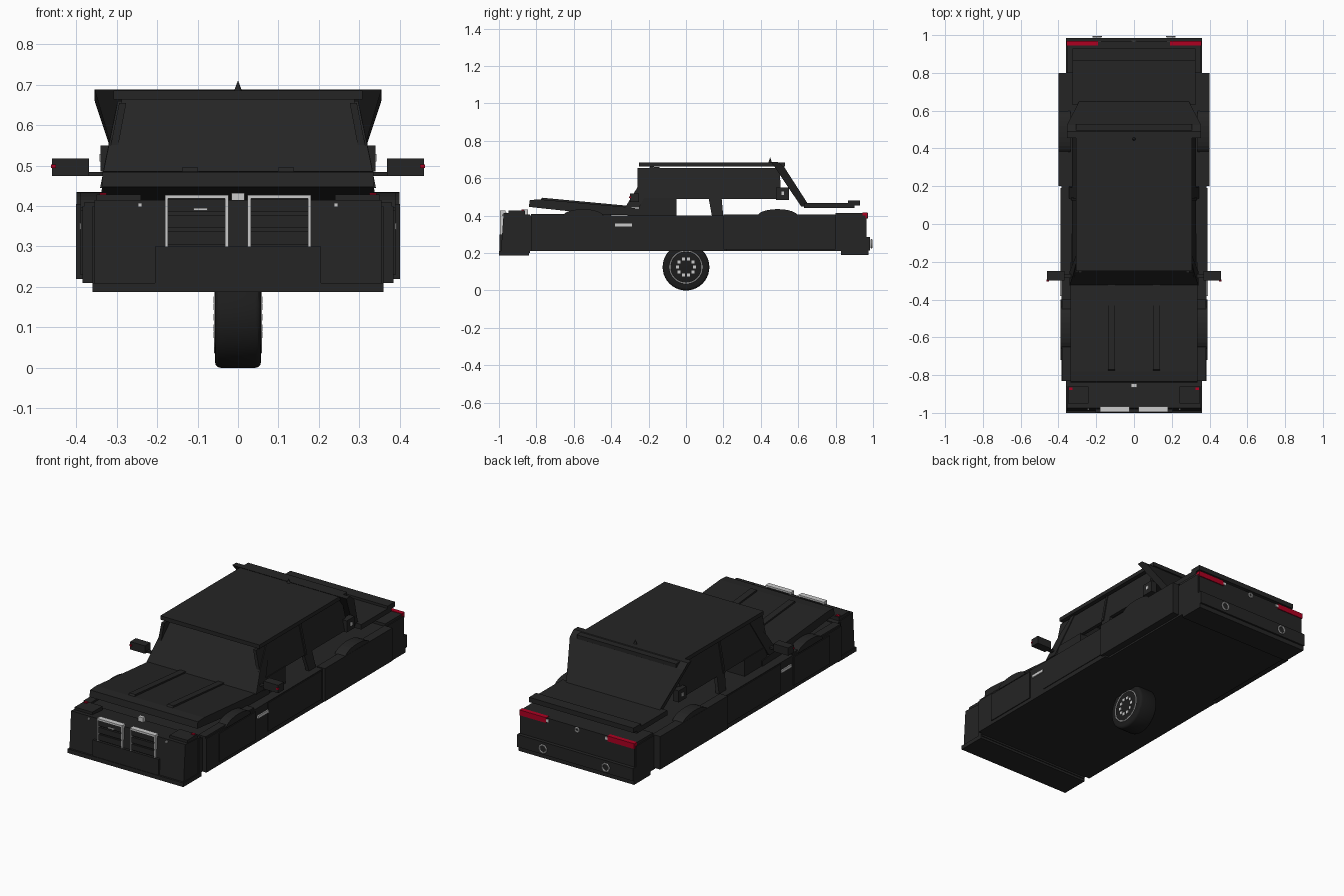
import bpy, bmesh, math
from mathutils import Matrix

if "Cube" in bpy.data.objects:
    bpy.data.objects.remove(bpy.data.objects["Cube"])


def material(name, rgb):
    m = bpy.data.materials.new(name)
    m.use_nodes = True
    m.diffuse_color = (*rgb, 1)
    m.node_tree.nodes["Principled BSDF"].inputs["Base Color"].default_value = (*rgb, 1)
    return m


BLACK = material("body black", (0.018, 0.018, 0.018))
RUBBER = material("tyre black", (0.012, 0.012, 0.012))
SILVER = material("silver trim", (0.6, 0.6, 0.6))
RED = material("lamp red", (0.42, 0.0, 0.015))
SIDES = {"left": 1, "right": -1}


def finish(name, bm, mat):
    bmesh.ops.recalc_face_normals(bm, faces=bm.faces)
    me = bpy.data.meshes.new(name)
    bm.to_mesh(me)
    bm.free()
    me.materials.append(mat)
    ob = bpy.data.objects.new(name, me)
    bpy.context.collection.objects.link(ob)
    return ob


def prism(name, pts, x0, x1, mat=BLACK, scale=lambda z: 1):
    """Extrude a y-z profile along x, with the width scaled by height."""
    bm = bmesh.new()
    a, b = ([bm.verts.new((x * scale(z), y, z)) for y, z in pts] for x in (x0, x1))
    bm.faces.new(a)
    bm.faces.new(b)
    for i in range(len(pts)):
        j = (i + 1) % len(pts)
        bm.faces.new((a[i], a[j], b[j], b[i]))
    return finish(name, bm, mat)


def box(name, x, y, z, mat=BLACK):
    return prism(name, [(y[0], z[0]), (y[1], z[0]), (y[1], z[1]), (y[0], z[1])], x[0], x[1], mat)


def pair(name, x, y, z, mat=BLACK):
    for side, s in SIDES.items():
        box(f"{side}_{name}", (s * x[0], s * x[1]), y, z, mat)


def ring(name, r, thick, centre, axis, mat=SILVER):
    rot = (0, math.pi / 2, 0) if axis == "x" else (math.pi / 2, 0, 0)
    bpy.ops.mesh.primitive_torus_add(major_radius=r, minor_radius=thick, major_segments=32,
                                     minor_segments=6, location=centre, rotation=rot)
    ob = bpy.context.object
    ob.name = name
    ob.data.materials.append(mat)


# Lower body
box("body_core", (-0.36, 0.36), (-0.86, 0.96), (0.21, 0.40))
pair("side_panel", (0.35, 0.385), (-0.83, 0.22), (0.21, 0.40))
pair("front_flare", (0.37, 0.39), (-0.72, -0.40), (0.23, 0.39))
pair("rear_quarter", (0.35, 0.40), (0.20, 0.80), (0.22, 0.405))
pair("front_fender_top", (0.335, 0.38), (-0.83, -0.40), (0.39, 0.41))
pair("side_trim", (0.38, 0.392), (-0.38, -0.29), (0.342, 0.358), SILVER)
pair("door", (0.38, 0.389), (-0.29, 0.19), (0.235, 0.395))

# Wheel arch humps
for side, s in SIDES.items():
    for end, y, x in (("front", -0.55, 0.389), ("rear", 0.49, 0.399)):
        arc = [(y - 0.11 * math.cos(math.pi * i / 12), 0.395 + 0.04 * math.sin(math.pi * i / 12))
               for i in range(13)]
        prism(f"{side}_{end}_arch", arc, s * 0.335, s * x)

# Front end
prism("front_bumper", [(-0.99, 0.20), (-0.835, 0.20), (-0.835, 0.405), (-0.975, 0.415)], -0.355, 0.355)
box("front_lip", (-0.36, 0.36), (-1.0, -0.84), (0.187, 0.21))
box("lower_grille_panel", (-0.205, 0.205), (-0.997, -0.95), (0.20, 0.30))
pair("lamp_lid", (0.24, 0.35), (-0.95, -0.86), (0.40, 0.428))
pair("front_marker", (0.325, 0.343), (-0.88, -0.865), (0.425, 0.432), RED)
pair("washer_nozzle", (0.237, 0.247), (-0.985, -0.94), (0.398, 0.407), SILVER)
box("hood_emblem", (-0.016, 0.016), (-0.865, -0.845), (0.40, 0.432), SILVER)
box("grille_emblem", (-0.11, -0.075), (-0.995, -0.98), (0.389, 0.395), SILVER)
for side, s in SIDES.items():
    for part, xa, xb, za, zb in (("inner", 0.024, 0.032, 0.30, 0.427),
                                 ("outer", 0.173, 0.181, 0.30, 0.427),
                                 ("top", 0.024, 0.181, 0.418, 0.427)):
        box(f"{side}_grille_{part}_frame", (s * xa, s * xb), (-0.995, -0.965), (za, zb), SILVER)
    for i in range(3):
        z = 0.305 + i * 0.04
        box(f"{side}_grille_bar_{i}", (s * 0.032, s * 0.173), (-0.99, -0.96), (z, z + 0.032))

# Hood with two ribs
prism("hood", [(-0.84, 0.447), (-0.45, 0.405), (-0.2, 0.40), (-0.2, 0.43),
               (-0.325, 0.447), (-0.78, 0.487), (-0.835, 0.484)], -0.335, 0.335)
for side, s in SIDES.items():
    prism(f"{side}_hood_rib", [(-0.78, 0.48), (-0.3, 0.43), (-0.3, 0.452), (-0.77, 0.496)],
          s * 0.10, s * 0.137)


# Cabin, narrowing upwards
def lean(z):
    return 1 - 0.6 * (z - 0.45)


prism("windshield", [(-0.325, 0.445), (-0.19, 0.665), (-0.17, 0.665), (-0.29, 0.445)],
      -0.33, 0.33, scale=lean)
box("dashboard", (-0.33, 0.33), (-0.25, -0.05), (0.39, 0.495))
for side, s in SIDES.items():
    prism(f"{side}_windows", [(-0.26, 0.49), (0.51, 0.49), (0.5, 0.655), (-0.26, 0.655)],
          s * 0.315, s * 0.335, scale=lean)
    prism(f"{side}_windshield_pillar", [(-0.325, 0.445), (-0.26, 0.55), (-0.17, 0.66),
                                        (-0.14, 0.66), (-0.25, 0.445)], s * 0.32, s * 0.34, scale=lean)
    prism(f"{side}_centre_pillar", [(0.14, 0.39), (0.20, 0.39), (0.19, 0.5), (0.12, 0.5)],
          s * 0.315, s * 0.335, scale=lean)
    prism(f"{side}_window_divider", [(0.125, 0.49), (0.14, 0.49), (0.135, 0.655), (0.12, 0.655)],
          s * 0.32, s * 0.341, scale=lean)
pair("pillar_vent", (0.305, 0.34), (0.48, 0.55), (0.485, 0.55))
pair("vent_badge", (0.335, 0.343), (0.51, 0.525), (0.51, 0.528), SILVER)
box("roof", (-0.308, 0.308), (-0.25, 0.53), (0.663, 0.685))

# Rear window, wider at the top
prism("rear_window", [(0.455, 0.688), (0.615, 0.45), (0.66, 0.45), (0.525, 0.66), (0.49, 0.688)],
      -0.285, 0.285, scale=lambda z: 1 + min(z - 0.45, 0.2) * 1.22)
bpy.ops.mesh.primitive_cone_add(vertices=12, radius1=0.011, radius2=0, depth=0.03,
                                location=(0, 0.45, 0.696))
bpy.context.object.name = "roof_antenna"
bpy.context.object.data.materials.append(BLACK)

# Trunk and rear end
box("trunk_lid", (-0.325, 0.325), (0.63, 0.90), (0.44, 0.468))
box("trunk_spoiler", (-0.325, 0.325), (0.865, 0.93), (0.455, 0.482))
box("rear_panel", (-0.355, 0.355), (0.80, 0.965), (0.21, 0.415))
box("rear_lip", (-0.36, 0.36), (0.83, 0.975), (0.19, 0.215))
box("rear_bumper", (-0.36, 0.36), (0.94, 0.985), (0.215, 0.285))
pair("tail_lamp", (0.19, 0.357), (0.945, 0.97), (0.388, 0.418), RED)
pair("reverse_lamp", (0.175, 0.19), (0.945, 0.97), (0.395, 0.41), SILVER)
ring("trunk_emblem", 0.011, 0.005, (0, 0.968, 0.40), "y")
for side, s in SIDES.items():
    ring(f"{side}_exhaust", 0.021, 0.005, (s * 0.195, 0.992, 0.25), "y")

# Door mirrors
pair("mirror", (0.368, 0.46), (-0.30, -0.25), (0.474, 0.518))
pair("mirror_arm", (0.325, 0.375), (-0.285, -0.265), (0.474, 0.484))
pair("mirror_lamp", (0.45, 0.462), (-0.305, -0.295), (0.494, 0.503), RED)

# Single central wheel
bm = bmesh.new()
bmesh.ops.create_cone(bm, cap_ends=True, segments=40, radius1=0.125, radius2=0.125, depth=0.114)
rims = [e for e in bm.edges if abs(e.verts[0].co.z - e.verts[1].co.z) < 1e-5]
bmesh.ops.bevel(bm, geom=rims, offset=0.014, segments=3, profile=0.5, affect="EDGES")
bmesh.ops.rotate(bm, verts=bm.verts, matrix=Matrix.Rotation(math.pi / 2, 3, "Y"))
bmesh.ops.translate(bm, verts=bm.verts, vec=(0, 0, 0.125))
tyre = finish("wheel_tyre", bm, RUBBER)
bpy.ops.object.select_all(action="DESELECT")
tyre.select_set(True)
bpy.context.view_layer.objects.active = tyre
bpy.ops.object.shade_smooth_by_angle()
for side, s in SIDES.items():
    ring(f"{side}_wheel_ring", 0.086, 0.004, (s * 0.056, 0, 0.125), "x")
    for i in range(10):
        a = math.tau * i / 10
        y, z = 0.045 * math.cos(a), 0.125 + 0.045 * math.sin(a)
        box(f"{side}_wheel_bolt_{i}", (s * 0.055, s * 0.06), (y - 0.008, y + 0.008),
            (z - 0.008, z + 0.008), SILVER)
